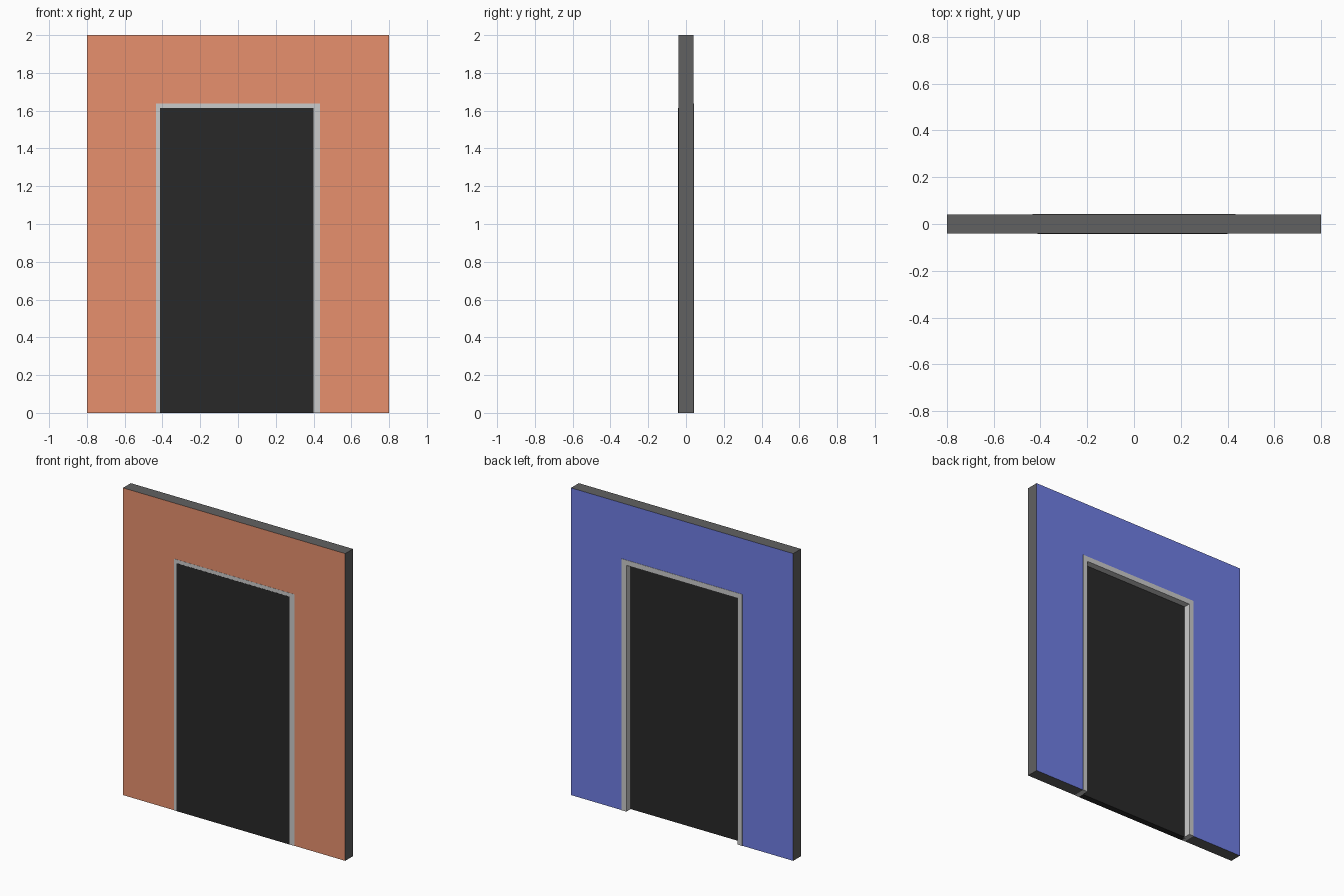
import bpy, bmesh

if "Cube" in bpy.data.objects:
    bpy.data.objects.remove(bpy.data.objects["Cube"])


def material(name, rgb):
    m = bpy.data.materials.new(name)
    m.diffuse_color = (*rgb, 1)
    m.use_nodes = True
    m.node_tree.nodes["Principled BSDF"].inputs["Base Color"].default_value = m.diffuse_color
    return m


ORANGE = material("front_paint", (0.80, 0.28, 0.155))
BLUE = material("back_paint", (0.16, 0.21, 0.78))
EDGE = material("wall_edge", (0.12, 0.12, 0.12))
TRIM = material("trim_grey", (0.70, 0.69, 0.67))
DARK = material("door_dark", (0.022, 0.022, 0.022))


def slab(name, outline, y0, y1, side, front=None, back=None):
    """Extrude an x-z outline from y0 to y1, with own front and back paint."""
    bm = bmesh.new()
    face = bm.faces.new([bm.verts.new((x, y0, z)) for x, z in outline])
    new = bmesh.ops.extrude_face_region(bm, geom=[face], use_keep_orig=True)["geom"]
    bmesh.ops.translate(bm, vec=(0, y1 - y0, 0),
                        verts=[v for v in new if isinstance(v, bmesh.types.BMVert)])
    bmesh.ops.recalc_face_normals(bm, faces=bm.faces)
    bm.normal_update()
    for f in bm.faces:
        f.material_index = 1 if f.normal.y < -0.5 else 2 if f.normal.y > 0.5 else 0
    mesh = bpy.data.meshes.new(name)
    bm.to_mesh(mesh)
    bm.free()
    for m in (side, front or side, back or side):
        mesh.materials.append(m)
    ob = bpy.data.objects.new(name, mesh)
    bpy.context.collection.objects.link(ob)
    return ob


def arch(w, h, iw, ih):
    """Upside-down U outline: outer half width/height, inner half width/height."""
    return [(-w, 0), (-iw, 0), (-iw, ih), (iw, ih), (iw, 0), (w, 0), (w, h), (-w, h)]


# wall with a door opening, painted differently on each side
slab("wall", arch(0.8, 2.0, 0.434, 1.637), -0.04, 0.04, EDGE, ORANGE, BLUE)

# frame lining the opening
slab("door_frame", arch(0.434, 1.637, 0.40, 1.603), -0.041, 0.042, TRIM)

# door leaf, flush with the front and recessed from the back
slab("door", [(-0.412, 0), (0.40, 0), (0.40, 1.613), (-0.412, 1.613)], -0.042, -0.002, DARK)
